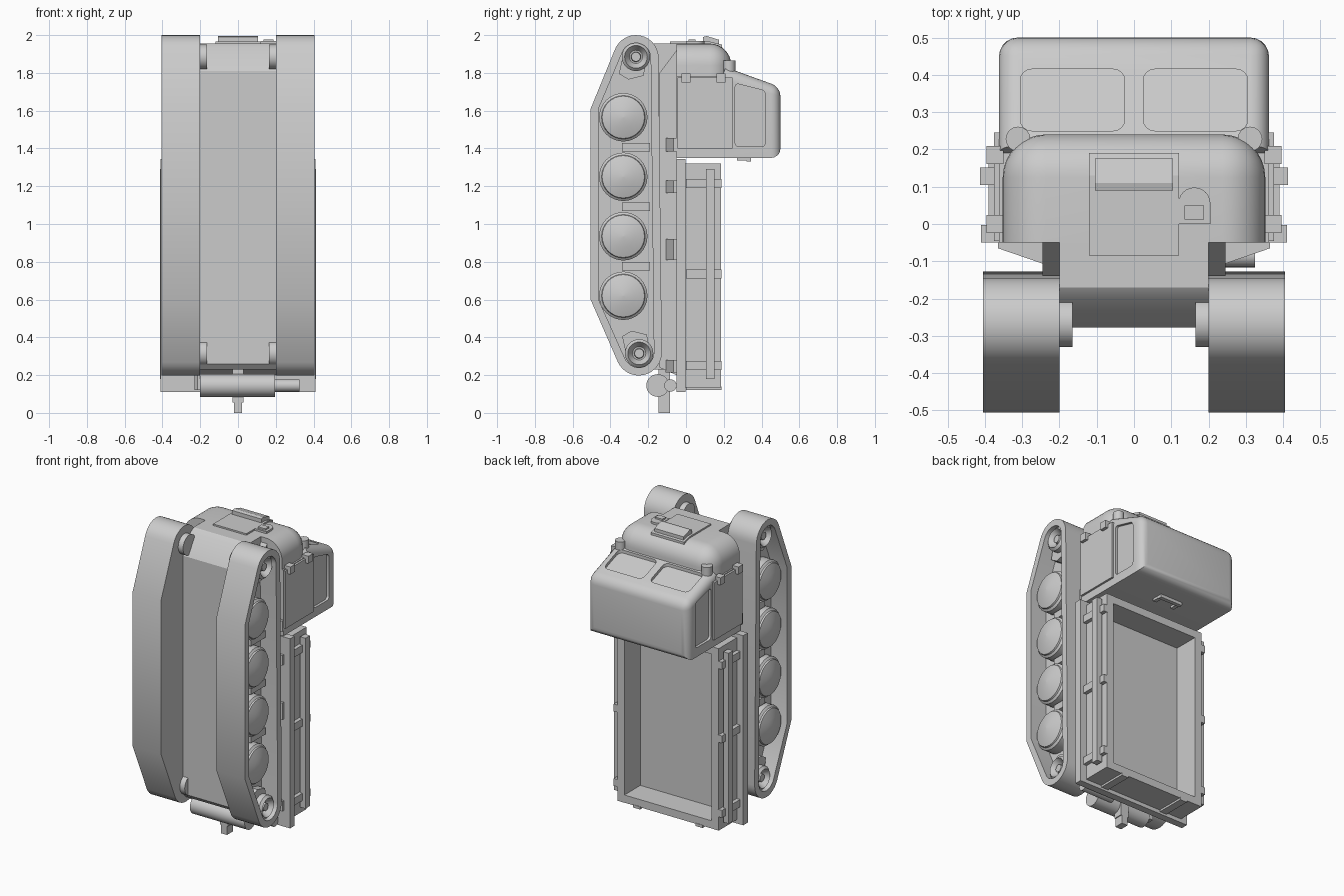
import bpy, bmesh
from math import sin, cos, pi, radians
from mathutils import Vector

if "Cube" in bpy.data.objects:
    bpy.data.objects.remove(bpy.data.objects["Cube"])

grey = bpy.data.materials.new("light_grey")
grey.use_nodes = True
COLOR = (0.6, 0.6, 0.6, 1)
grey.diffuse_color = COLOR
grey.node_tree.nodes["Principled BSDF"].inputs["Base Color"].default_value = COLOR
parts = []


def finish(name, bm, mirror=False):
    """Turn a bmesh into a named part, optionally mirrored across x."""
    bmesh.ops.recalc_face_normals(bm, faces=bm.faces)
    me = bpy.data.meshes.new(name)
    bm.to_mesh(me)
    bm.free()
    me.materials.append(grey)
    ob = bpy.data.objects.new(name, me)
    bpy.context.collection.objects.link(ob)
    if mirror:
        ob.modifiers.new("mirror", "MIRROR").use_mirror_merge = False
    parts.append(ob)
    return ob


def bevel(bm, rule, size, segments=5):
    """Round the edges whose two ends satisfy the rule."""
    edges = [e for e in bm.edges if rule(e.verts[0].co, e.verts[1].co)]
    bmesh.ops.bevel(bm, geom=edges, offset=size, segments=segments, profile=0.5, affect="EDGES")


def prism_mesh(points, a, b, axis="x"):
    """Extrude a (y,z) outline along x, or an (x,y) outline along z."""
    place = (lambda p, t: (t, p[0], p[1])) if axis == "x" else (lambda p, t: (p[0], p[1], t))
    bm = bmesh.new()
    lo = [bm.verts.new(place(p, a)) for p in points]
    hi = [bm.verts.new(place(p, b)) for p in points]
    bm.faces.new(lo)
    bm.faces.new(hi)
    for i in range(len(lo)):
        j = (i + 1) % len(lo)
        bm.faces.new((lo[i], lo[j], hi[j], hi[i]))
    bmesh.ops.recalc_face_normals(bm, faces=bm.faces)
    return bm


def prism(name, points, a, b, axis="x", mirror=False):
    return finish(name, prism_mesh(points, a, b, axis), mirror)


def box(name, x, y, z, mirror=False):
    return prism(name, [(y[0], z[0]), (y[1], z[0]), (y[1], z[1]), (y[0], z[1])], x[0], x[1], mirror=mirror)


def arc(cy, cz, r, start, end, n=14):
    return [(cy + r * cos(radians(start + (end - start) * i / n)),
             cz + r * sin(radians(start + (end - start) * i / n))) for i in range(n + 1)]


def lathe(name, profile, cy, cz, mirror=False, n=32):
    """Revolve (radius, x) points about an axis along x."""
    bm = bmesh.new()
    rings = [[bm.verts.new((x, cy + r * cos(2 * pi * i / n), cz + r * sin(2 * pi * i / n)))
              for i in range(n)] for r, x in profile]
    for a, b in zip(rings, rings[1:]):
        for i in range(n):
            j = (i + 1) % n
            bm.faces.new((a[i], a[j], b[j], b[i]))
    bm.faces.new(rings[0])
    bm.faces.new(rings[-1])
    return finish(name, bm, mirror)


def rod(name, x0, x1, cy, cz, r, mirror=False):
    return lathe(name, [(r, x0), (r, x1)], cy, cz, mirror)


# Tracks: closed band with a recessed outer side
def track_outline(off):
    return (arc(-0.265, 1.88, 0.12 - off, 0, 160) + [(-0.505 + off, 1.61), (-0.505 + off, 0.6)]
            + arc(-0.25, 0.32, 0.122 - off, 205, 360))


bm = bmesh.new()
loops = [[bm.verts.new((x, y, z)) for y, z in track_outline(off)]
         for off, x in ((0, 0.2), (0, 0.405), (0.042, 0.405), (0.042, 0.29))]
for a, b in zip(loops, loops[1:]):
    for i in range(len(a)):
        j = (i + 1) % len(a)
        bm.faces.new((a[i], a[j], b[j], b[i]))
bm.faces.new(loops[0])
bm.faces.new(loops[-1])
finish("track", bm, True)

# Road wheels, end wheels and their axles
for i in range(4):
    z = 1.565 - i * 0.315
    lathe("road_wheel", [(0.128, 0.28), (0.128, 0.355), (0.115, 0.365), (0.112, 0.375),
                         (0.06, 0.392), (0.001, 0.4)], -0.332, z, True)
    if i < 3:
        box("wheel_spacer", (0.28, 0.33), (-0.34, -0.19), (z - 0.18, z - 0.135), True)
for y, z, s in ((-0.265, 1.885, -1), (-0.248, 0.315, 1)):
    lathe("end_wheel", [(0.075, 0.28), (0.075, 0.375), (0.06, 0.39), (0.035, 0.35),
                        (0.027, 0.35), (0.024, 0.375), (0.001, 0.375)], y, z, True)
    rod("axle_housing", 0.165, 0.21, y, z, 0.065, True)
    prism("end_wheel_bracket", [(y - 0.07, z), (y - 0.09, z + s * 0.09), (y - 0.04, z + s * 0.12),
                                (y + 0.04, z + s * 0.1), (y + 0.06, z)], 0.28, 0.34, mirror=True)

# Hull with sloped nose and tail
prism("hull", [(-0.05, 0.23), (-0.25, 0.23), (-0.278, 0.26), (-0.278, 1.81), (-0.2, 1.935),
               (-0.17, 1.955), (-0.05, 1.955)], -0.2, 0.2)
prism("upper_hull", [(-0.05, 0.2), (-0.14, 0.24), (-0.14, 1.8), (-0.05, 1.92)], -0.245, 0.245)
for z0, z1 in ((1.385, 1.455), (1.165, 1.23), (0.81, 0.92), (0.215, 0.28)):
    prism("side_gusset", [(0.24, -0.05), (0.365, -0.05), (0.365, -0.065), (0.24, -0.108)],
          z0, z1, "z", True)

# Cab body with rounded rear corners and sloped window panel
bm = prism_mesh([(-0.05, 1.35), (0.5, 1.35), (0.5, 1.725), (0.21, 1.83), (0.19, 1.78), (-0.05, 1.78)],
                -0.362, 0.362)
bevel(bm, lambda a, b: max(a.y, b.y) > 0.45 and (min(a.y, b.y) > 0.45 or
                                               (min(a.y, b.y) > 0.1 and a.z + b.z > 3.2)), 0.05)
cab = finish("cab", bm)


def cut(target, bm):
    cutter = finish("window_cutter", bm)
    cutter.hide_render = True
    mod = target.modifiers.new("cut", "BOOLEAN")
    mod.object, mod.solver = cutter, "EXACT"
    bpy.context.view_layer.objects.active = target
    bpy.ops.object.modifier_apply(modifier=mod.name)
    parts.remove(cutter)
    bpy.data.objects.remove(cutter)


def slope_z(y):
    return 1.83 - (y - 0.21) * 0.362


for s in (-1, 1):
    # Window recess in the sloped panel
    bm = prism_mesh([(0.25, slope_z(0.25) - 0.02), (0.415, slope_z(0.415) - 0.02), (0.415, 1.95),
                     (0.25, 1.95)], s * 0.025, s * 0.305)
    bevel(bm, lambda a, b: abs(a.z - b.z) > 0.1, 0.03, 4)
    cut(cab, bm)
    # Window recess in the side
    bm = prism_mesh([(0.26, 1.41), (0.42, 1.41), (0.42, 1.705), (0.26, 1.745)], s * 0.345, s * 0.42)
    bevel(bm, lambda a, b: abs(a.x - b.x) > 0.05, 0.02, 4)
    cut(cab, bm)

# Engine hood, strongly rounded
bm = prism_mesh([(-0.05, 1.6), (0.24, 1.6), (0.24, 1.955), (-0.05, 1.955)], -0.352, 0.352)
bevel(bm, lambda a, b: (a.z > 1.9 and b.z > 1.9 and max(a.y, b.y) > 0)
      or (a.y > 0.2 and b.y > 0.2 and abs(a.z - b.z) > 0.1), 0.115, 8)
finish("hood", bm)

# Hood hatch, raised plate, lamp and corner posts
box("hood_hatch", (-0.12, 0.12), (-0.085, 0.13), (1.94, 1.965))
prism("hatch_rear", [(0.13, 1.94), (0.13, 1.965), (0.19, 1.95), (0.19, 1.91)], -0.12, 0.12)
prism("hatch_plate", [(0.09, 1.95), (0.09, 1.99), (0.11, 1.995), (0.175, 1.975), (0.175, 1.93)],
      -0.105, 0.105)
dome = [(0.162 + p[0], 0.055 + p[1]) for p in arc(0, 0, 0.043, 0, 180, 12)]
prism("lamp_cover", dome + [(0.119, 0), (0.205, 0)], 1.94, 1.968, "z")
box("lamp", (0.135, 0.188), (0.012, 0.05), (1.95, 1.978))
post = [(0.311 + p[0], 0.228 + p[1]) for p in arc(0, 0, 0.033, 0, 345, 23)]
prism("corner_post", post, 1.76, 1.865, "z", True)

# Doors with hinges and the rear handle of the cab
box("door", (0.35, 0.375), (-0.045, 0.245), (1.4, 1.775), True)
for y in (0.0, 0.185):
    box("door_hinge", (0.35, 0.395), (y - 0.024, y + 0.024), (1.75, 1.798), True)
box("cab_handle_bar", (-0.08, 0.08), (0.32, 0.345), (1.33, 1.355))
box("cab_handle_leg", (0.055, 0.08), (0.27, 0.33), (1.335, 1.355), True)

# Cargo bed: base plate, open box and outer bracing
box("bed_base", (-0.41, 0.41), (-0.05, -0.003), (0.11, 1.345))
box("bed_floor", (-0.365, 0.365), (-0.01, 0.02), (0.135, 1.32))
box("bed_side_wall", (0.315, 0.365), (0, 0.185), (0.135, 1.32), True)
for z in (0.135, 1.27):
    box("bed_end_wall", (-0.33, 0.33), (0, 0.184), (z, z + 0.05))
for z in (0.25, 0.735, 1.215):
    box("bed_rib", (0.36, 0.39), (0, 0.187), (z - 0.024, z + 0.024), True)
box("bed_rail", (0.375, 0.413), (0.105, 0.152), (0.18, 1.29), True)
box("tailgate_rib", (0.2, 0.25), (0, 0.187), (0.122, 0.14), True)

# Muffler with pipes, and tow hitch
rod("muffler", -0.2, 0.195, -0.15, 0.145, 0.06)
rod("tail_pipe", 0.1, 0.325, -0.083, 0.145, 0.033)
prism("muffler_inlet", [(-0.19, 0.2), (-0.23, 0.2), (-0.23, 0.155), (-0.215, 0.13), (-0.19, 0.13)],
      0.12, 0.2, "z").location = (0, -0.3, 0)
box("hitch_block", (-0.028, 0.028), (-0.145, -0.085), (0.055, 0.25))
box("hitch_tongue", (-0.022, 0.022), (-0.145, -0.085), (0, 0.06))

# Smooth the curved parts, keeping hard edges sharp
bpy.ops.object.select_all(action="DESELECT")
for ob in parts:
    ob.select_set(True)
bpy.context.view_layer.objects.active = parts[0]
bpy.ops.object.shade_smooth_by_angle(angle=radians(30))
